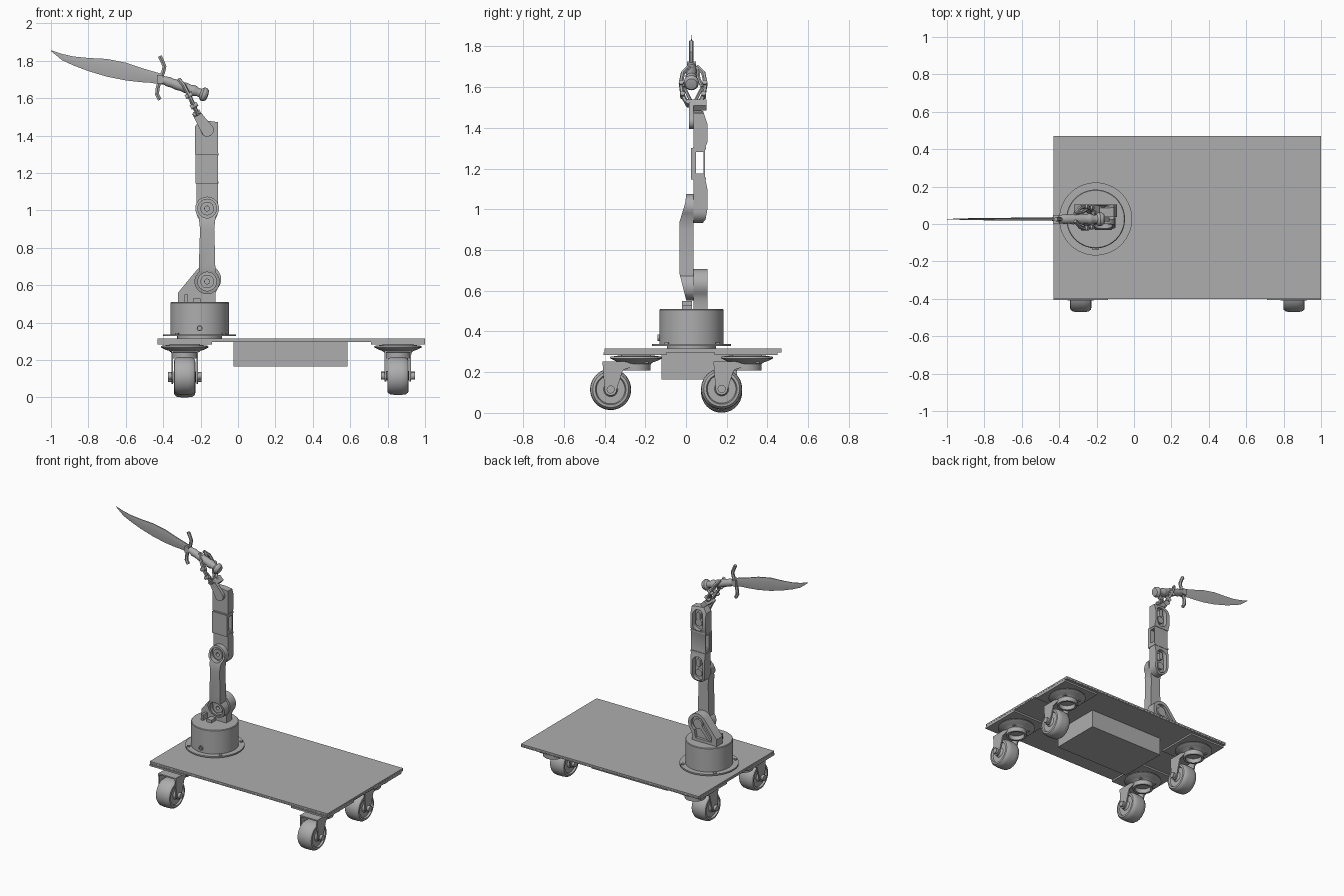
import bpy, bmesh, math
from mathutils import Matrix, Vector

if "Cube" in bpy.data.objects:
    bpy.data.objects.remove(bpy.data.objects["Cube"])

gray = bpy.data.materials.new("plain_gray")
gray.use_nodes = True
gray.diffuse_color = (0.42, 0.42, 0.42, 1)
gray.node_tree.nodes["Principled BSDF"].inputs["Base Color"].default_value = gray.diffuse_color


def finish(bm, name):
    bmesh.ops.remove_doubles(bm, verts=bm.verts, dist=1e-5)
    bmesh.ops.recalc_face_normals(bm, faces=bm.faces)
    me = bpy.data.meshes.new(name)
    bm.to_mesh(me)
    bm.free()
    me.materials.append(gray)
    ob = bpy.data.objects.new(name, me)
    bpy.context.collection.objects.link(ob)
    return ob


def box(name, lo, hi):
    bm = bmesh.new()
    lo, hi = Vector(lo), Vector(hi)
    bmesh.ops.create_cube(bm, size=1, matrix=Matrix.Translation((lo + hi) / 2) @ Matrix.Diagonal((*(hi - lo), 1)))
    return finish(bm, name)


def prism(name, pts, axis, lo, hi):
    """Extrude an outline along x (points are y, z) or y (points are x, z)."""
    bm = bmesh.new()
    put = (lambda p: (lo, *p)) if axis == "x" else (lambda p: (p[0], lo, p[1]))
    f = bm.faces.new([bm.verts.new(put(p)) for p in pts])
    r = bmesh.ops.extrude_face_region(bm, geom=[f])
    move = Vector((hi - lo, 0, 0)) if axis == "x" else Vector((0, hi - lo, 0))
    bmesh.ops.translate(bm, verts=[v for v in r["geom"] if isinstance(v, bmesh.types.BMVert)], vec=move)
    return finish(bm, name)


def lathe(name, profile, a, direction=(0, 0, 1), steps=40):
    """Spin (radius, height) points round an axis starting at a."""
    bm = bmesh.new()
    vs = [bm.verts.new((r, 0, h)) for r, h in profile]
    es = [bm.edges.new(p) for p in zip(vs, vs[1:])]
    bmesh.ops.spin(bm, geom=vs + es, cent=(0, 0, 0), axis=(0, 0, 1), angle=math.tau, steps=steps)
    q = Vector(direction).to_track_quat("Z", "Y").to_matrix().to_4x4()
    bmesh.ops.transform(bm, matrix=Matrix.Translation(a) @ q, verts=bm.verts)
    return finish(bm, name)


def rod(name, a, b, r, steps=24):
    d = Vector(b) - Vector(a)
    return lathe(name, [(0, 0), (r, 0), (r, d.length), (0, d.length)], a, d, steps)


def tube(name, pts, r):
    cu = bpy.data.curves.new(name, "CURVE")
    cu.dimensions = "3D"
    cu.bevel_depth, cu.bevel_resolution, cu.use_fill_caps = r, 1, True
    sp = cu.splines.new("POLY")
    sp.points.add(len(pts) - 1)
    for p, co in zip(sp.points, pts):
        p.co = (*co, 1)
    ob = bpy.data.objects.new(name, cu)
    cu.materials.append(gray)
    bpy.context.collection.objects.link(ob)
    return ob


def boolean(ob, tool, op="DIFFERENCE"):
    m = ob.modifiers.new(op, "BOOLEAN")
    m.operation, m.object, m.solver = op, tool, "EXACT"
    bpy.context.view_layer.objects.active = ob
    bpy.ops.object.modifier_apply(modifier=m.name)
    bpy.data.objects.remove(tool)


def arc(cx, cz, r, a0, a1, n=14):
    return [(cx + r * math.cos(math.radians(a0 + (a1 - a0) * i / n)),
             cz + r * math.sin(math.radians(a0 + (a1 - a0) * i / n))) for i in range(n + 1)]


def capsule(cx, z0, z1, r):
    return arc(cx, z0, r, 180, 360) + arc(cx, z1, r, 0, 180)


# Cart deck in two sheets, with the box slung underneath
box("deck_lower_sheet", (-.43, -.4, .296), (1, .47, .304))
box("deck_upper_sheet", (-.43, -.4, .305), (1, .47, .316))
box("under_box", (-.025, -.12, .165), (.585, .25, .296))


# Swivel casters
def caster(tag, cx, cy, wz):
    wy = cy - .125
    box(tag + "_mount_plate", (cx - .145, cy - .16, .284), (cx + .145, cy + .15, .296))
    lathe(tag + "_swivel_dish", [(0, .29), (.06, .285), (.125, .276), (.128, .268), (.1, .254), (.085, .25),
                                 (.072, .24), (.07, .208), (.055, .208), (.055, .24), (0, .24)], (cx, cy, 0))
    box(tag + "_fork_bridge", (cx - .07, wy - .04, .243), (cx + .07, cy + .06, .252))
    for s in (-1, 1):
        xs = sorted((cx + s * .062, cx + s * .071))
        leg = [(wy - .04, .25), (wy - .03, wz)] + arc(wy, wz, .03, 180, 360, 8) + [(wy + .06, .21), (cy + .04, .25)]
        prism(tag + "_fork_leg", leg, "x", *xs)
        rod(tag + "_axle_nut", (cx + s * .07, wy, wz), (cx + s * .09, wy, wz), .02, 12)
    half = [(0, .05), (.022, .06), (.035, .045), (.07, .045), (.075, .057), (.088, .055), (.098, .042), (.101, .02)]
    lathe(tag + "_wheel", half + [(r, -h) for r, h in reversed(half)], (cx, wy, wz), (1, 0, 0), 48)


for tag, cx, cy, wz in (("front_right", -.285, -.245, .115), ("front_left", .855, -.245, .115),
                        ("back_right", -.285, .3, .102), ("back_left", .855, .3, .118)):
    caster(tag, cx, cy, wz)

# Turntable base
bx, by = -.205, .027
lathe("turntable_flange", [(0, .315), (.12, .315), (.12, .328), (.195, .328), (.195, .338), (0, .338)], (bx, by, 0), steps=64)
lathe("turntable_drum", [(0, .336), (.157, .336), (.157, .506), (.153, .51), (0, .51)], (bx, by, 0), steps=64)
for k in range(4):
    a = math.radians(47 + 90 * k)
    x, y = bx + .177 * math.cos(a), by + .177 * math.sin(a)
    rod("flange_bolt", (x, y, .337), (x, y, .345), .011, 12)
lathe("drum_socket", [(.01, 0), (.01, .016), (.016, .016), (.016, 0)], (bx, by - .15, .37), (0, -1, 0), 16)
box("drum_clip", (-.285, -.02, .51), (-.268, .03, .55))
box("cable_block", (-.24, -.02, .51), (-.2, .03, .53))

# Shoulder bracket
jx = -.165
shoulder = prism("shoulder_bracket", [(-.32, .505), (-.12, .505), (-.12, .56)] + arc(jx, .632, .075, -40, 135)
                 + [(-.3, .585), (-.32, .56)], "y", .037, .105)
boolean(shoulder, prism("cutter", [(-.28, .53), (-.15, .53)] + arc(jx, .632, .052, -60, 135)
                        + [(-.28, .565)], "y", .085, .2))
rod("shoulder_motor", (jx, .08, .632), (jx, .1, .632), .035)
prism("shoulder_rib", [(-.27, .535), (-.25, .53), (-.15, .64), (-.17, .66)], "y", .08, .1)

# Lower arm: front outline crossed with a side outline
lower = prism("lower_arm", arc(jx, .62, .068, 130, 410) + [(-.122, .74), (-.127, .9)]
              + arc(jx, 1.01, .064, -45, 225) + [(-.203, .9), (-.208, .74)], "y", -.04, .036)
boolean(lower, prism("cutter", [(.04, .54), (.005, .54), (-.006, .58), (-.031, .68), (-.031, .94), (-.004, 1.03),
                                (.002, 1.08), (.04, 1.08)], "x", -.4, 0), "INTERSECT")
for z in (.62, 1.01):
    boolean(lower, rod("cutter", (jx, -.1, z), (jx, .012, z), .05, 32))
    lathe("joint_hub", [(.013, 0), (.013, .012), (.036, .012), (.036, 0)], (jx, .014, z), (0, -1, 0))

# Upper arm
upper = prism("upper_arm", arc(jx, .99, .057, 180, 360) + [(-.108, 1.472), (-.2, 1.485), (-.23, 1.45), (-.23, 1.3),
                                                            (-.222, 1.3)], "y", .02, .12)
boolean(upper, prism("cutter", [(.037, .93), (.08, .93), (.096, .95), (.105, 1), (.105, 1.1), (.094, 1.15), (.094, 1.3),
                                (.105, 1.33), (.105, 1.42), (.085, 1.48), (.037, 1.5)], "x", -.4, 0), "INTERSECT")
boolean(upper, box("cutter", (-.4, .05, 1.175), (0, .086, 1.28)))
for z0, z1 in ((.985, 1.08), (1.35, 1.42)):
    boolean(upper, prism("cutter", capsule(jx, z0, z1, .04), "y", .07, .2))
    rod("elbow_motor", (jx, .06, z0 + .015), (jx, .09, z0 + .015), .026)
    prism("arm_insert", capsule(jx, z1 - .02, z1 + .01, .014), "y", .06, .095)
box("arm_sleeve", (-.226, .024, 1.145), (-.106, .045, 1.3))
for z in (1.15, 1.3):
    box("sleeve_band", (-.227, .035, z - .006), (-.105, .098, z + .006))
for z in (.62, 1.01):
    for ob in (shoulder, lower) if z < 1 else (upper, lower):
        boolean(ob, rod("cutter", (jx, -.2, z), (jx, .3, z), .013, 12))

# Wrist link and its pivot
lathe("wrist_pivot", [(0, .02), (.015, .02), (.015, .01), (.035, .01), (.035, 0)], (jx, .034, 1.43), (0, -1, 0))
prism("wrist_link", arc(jx, 1.43, .035, -130, 45) + [(-.205, 1.53), (-.245, 1.515)], "y", .014, .036)
prism("wrist_cross_block", [(-.205, 1.485), (-.185, 1.51), (-.215, 1.54), (-.245, 1.52)], "y", .02, .1)

# Gripper: two mirrored fingers, each with an outer and an inner strut
gy = .035
for s in (-1, 1):
    def at(x, off, z):
        return (x, gy + s * off, z)
    tube("finger_outer", [at(-.215, .025, 1.51), at(-.235, .052, 1.56), at(-.265, .06, 1.62), at(-.29, .05, 1.67),
                          at(-.315, .02, 1.7)], .011)
    tube("finger_inner", [at(-.225, .01, 1.53), at(-.25, .035, 1.58), at(-.26, .055, 1.61)], .008)
    tube("finger_pad", [at(-.25, .045, 1.6), at(-.275, .028, 1.64), at(-.315, .022, 1.7)], .009)
    for x, off, z in ((-.235, .052, 1.56), (-.262, .058, 1.615), (-.22, .025, 1.52)):
        rod("finger_pin", at(x - .018, off, z - .01), at(x + .018, off, z + .01), .012, 12)

# Knife: turned handle, curved guard and a wedge blade
ky = .026
axis = Vector((-.26, 0, .092))
lathe("knife_handle", [(0, 0), (.028, .004), (.037, .018), (.037, .032), (.024, .044), (.022, .06), (.029, .075),
                       (.029, .09), (.025, .1), (.028, .125), (.025, .15), (.028, .175), (.024, .2), (.027, .225),
                       (.022, .245), (.022, .275), (0, .275)], (-.16, ky, 1.613), axis, 24)
tube("knife_guard", [(-.418, ky, 1.825), (-.408, ky, 1.805), (-.393, ky, 1.77), (-.4, ky, 1.74), (-.418, ky, 1.7),
                     (-.43, ky, 1.65), (-.433, ky, 1.62), (-.418, ky, 1.592)], .012)
box("guard_collar", (-.432, ky - .022, 1.68), (-.402, ky + .022, 1.725))
bm = bmesh.new()
rings = []
for x, top, low, t in ((-.4, 1.728, 1.672, .008), (-.47, 1.748, 1.683, .008), (-.52, 1.763, 1.686, .008),
                       (-.6, 1.79, 1.695, .008), (-.7, 1.81, 1.715, .007), (-.8, 1.815, 1.745, .006),
                       (-.88, 1.823, 1.775, .005), (-.94, 1.837, 1.803, .003), (-1, 1.856, 1.852, .001)):
    mid = top * .6 + low * .4
    rings.append([bm.verts.new(p) for p in ((x, ky - t * .5, top), (x, ky - t, mid), (x, ky, low),
                                            (x, ky + t, mid), (x, ky + t * .5, top))])
for a, b in zip(rings, rings[1:]):
    for i in range(5):
        bm.faces.new((a[i], a[i - 1], b[i - 1], b[i]))
bm.faces.new(rings[0])
bm.faces.new(rings[-1])
finish(bm, "knife_blade")

# Turn the tubes into meshes and smooth the rounded surfaces
bpy.ops.object.select_all(action="SELECT")
for ob in bpy.data.objects:
    ob.select_set(ob.type in {"MESH", "CURVE"} and bool(ob.data.materials) and ob.data.materials[0] == gray)
bpy.context.view_layer.objects.active = bpy.data.objects["deck_upper_sheet"]
bpy.ops.object.convert(target="MESH")
bpy.ops.object.shade_smooth_by_angle(angle=math.radians(32))
